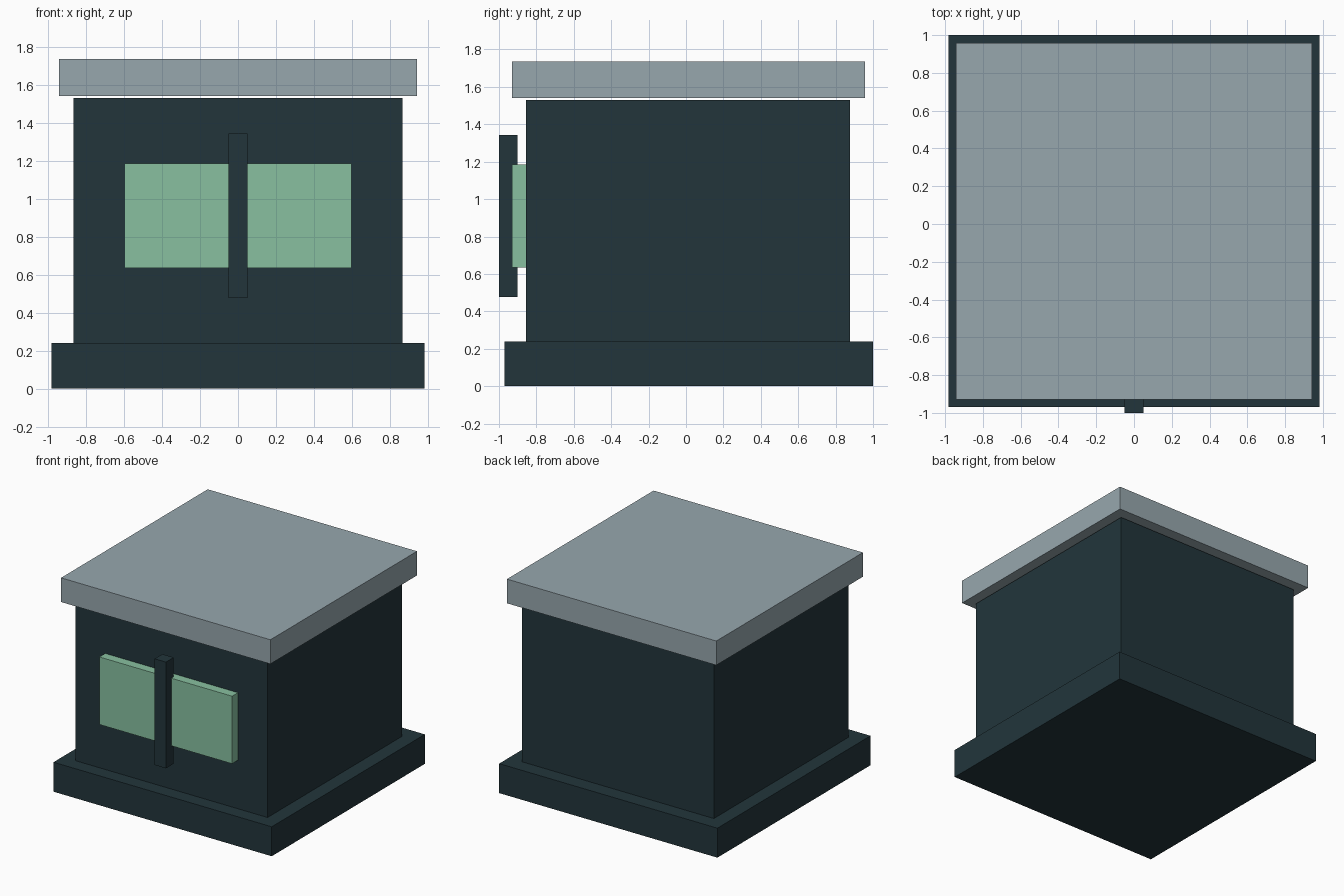
import bpy

if "Cube" in bpy.data.objects:
    bpy.data.objects.remove(bpy.data.objects["Cube"])


def linear(c):
    c /= 255
    return c / 12.92 if c <= 0.04045 else ((c + 0.055) / 1.055) ** 2.4


def material(name, r, g, b):
    m = bpy.data.materials.new(name)
    m.diffuse_color = (linear(r), linear(g), linear(b), 1)
    m.use_nodes = True
    m.node_tree.nodes["Principled BSDF"].inputs["Base Color"].default_value = m.diffuse_color
    return m


def box(name, x, y, z, mat):
    """Box spanning the given (min, max) ranges."""
    spans = (x, y, z)
    bpy.ops.mesh.primitive_cube_add(size=1, location=[(a + b) / 2 for a, b in spans])
    ob = bpy.context.object
    ob.name = name
    ob.scale = [b - a for a, b in spans]
    bpy.ops.object.transform_apply(location=False, rotation=False, scale=True)
    ob.data.materials.append(mat)
    return ob


slate = material("dark slate", 34, 53, 59)
grey = material("blue grey", 151, 167, 174)
green = material("pale green", 136, 192, 160)

# Plinth, walls and flat roof slab
box("base", (-0.983, 0.983), (-0.97, 1.0), (0, 0.24), slate)
box("walls", (-0.865, 0.865), (-0.855, 0.877), (0.24, 1.53), slate)
box("roof", (-0.943, 0.943), (-0.93, 0.957), (1.54, 1.737), grey)

# Front window panel with its upright bar
box("window", (-0.598, 0.598), (-0.93, -0.855), (0.635, 1.185), green)
box("window_bar", (-0.051, 0.051), (-1.0, -0.90), (0.478, 1.343), slate)
